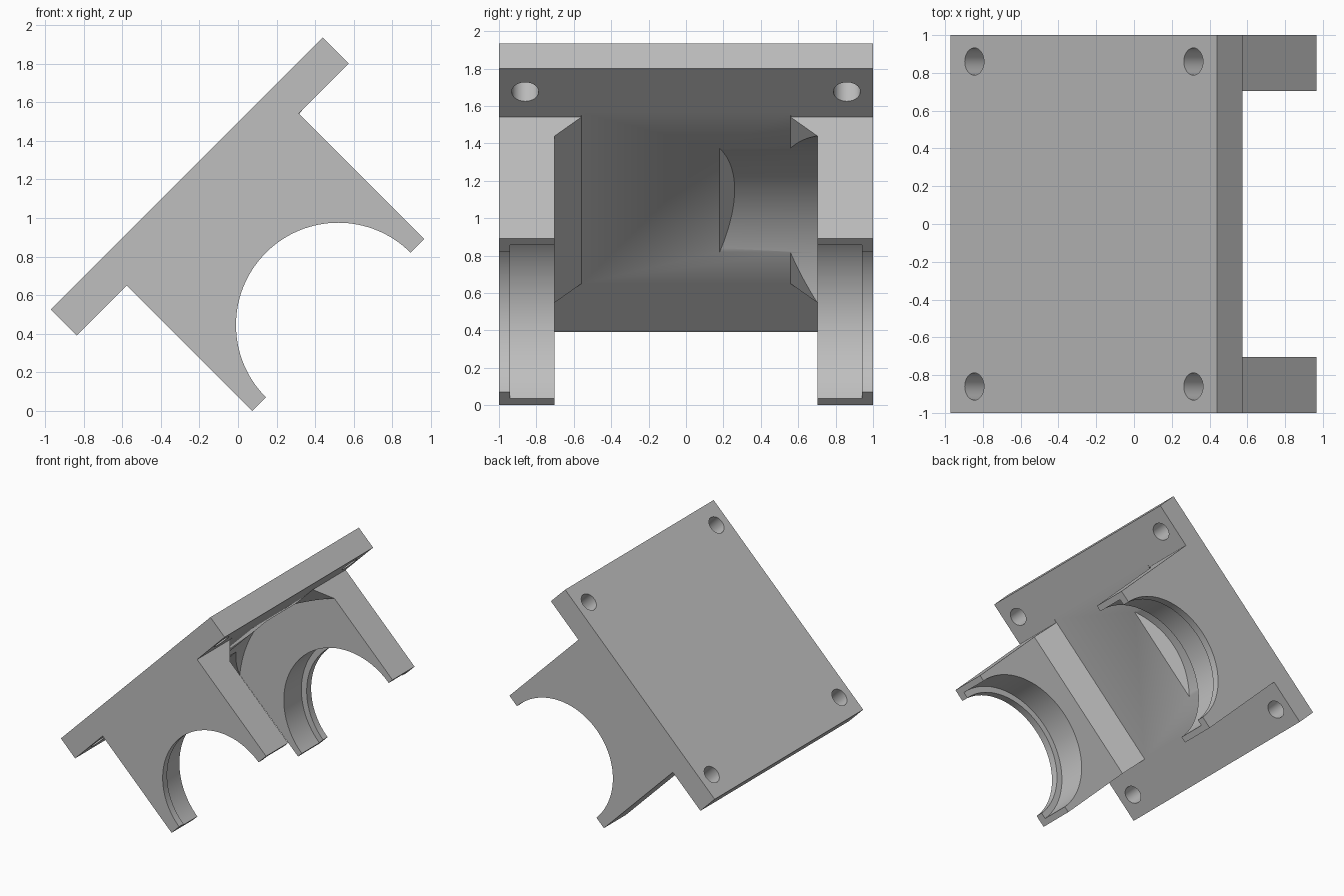
import bpy, bmesh
from math import sin, cos, pi, sqrt, acos

cube = bpy.data.objects.get("Cube")
if cube:
    bpy.data.objects.remove(cube, do_unlink=True)

grey = bpy.data.materials.new("light grey")
grey.use_nodes = True
grey.diffuse_color = (0.52, 0.52, 0.52, 1)
grey.node_tree.nodes["Principled BSDF"].inputs["Base Color"].default_value = (0.52, 0.52, 0.52, 1)

# Tilted frame around the bearing axis: s runs along the plate, w away from it
AXIS_X, AXIS_Z = 0.5195, 0.4455
PLATE_BACK, PLATE_FACE = -1.11, -0.92
HALF_PLATE, HALF_ARM = 0.997, 0.63
BORE, SEAT, CLEARANCE = 0.53, 0.58, 1.0
ARM_Y, GUSSET = 0.703, 0.145


def place(s, w, y):
    return (AXIS_X + (s + w) / sqrt(2), y, AXIS_Z + (s - w) / sqrt(2))


def solid(name, start, end):
    """Closed solid between two matching rings of (s, w, y) points."""
    bm = bmesh.new()
    a = [bm.verts.new(place(*p)) for p in start]
    b = [bm.verts.new(place(*p)) for p in end]
    bm.faces.new(a)
    bm.faces.new(b[::-1])
    for i in range(len(a)):
        j = (i + 1) % len(a)
        bm.faces.new((a[j], a[i], b[i], b[j]))
    bmesh.ops.recalc_face_normals(bm, faces=bm.faces)
    mesh = bpy.data.meshes.new(name)
    bm.to_mesh(mesh)
    bm.free()
    mesh.materials.append(grey)
    obj = bpy.data.objects.new(name, mesh)
    bpy.context.collection.objects.link(obj)
    return obj


def arc(radius, a0, a1, n):
    return [(radius * sin(a0 + (a1 - a0) * i / n), -radius * cos(a0 + (a1 - a0) * i / n))
            for i in range(n + 1)]


def along_y(name, pts, y0, y1):
    return solid(name, [(s, w, y0) for s, w in pts], [(s, w, y1) for s, w in pts])


def cut(target, cutter):
    cutter.hide_render = True
    mod = target.modifiers.new("cut", 'BOOLEAN')
    mod.operation, mod.solver, mod.object = 'DIFFERENCE', 'EXACT', cutter
    bpy.context.view_layer.objects.active = target
    bpy.ops.object.modifier_apply(modifier=mod.name)
    bpy.data.objects.remove(cutter, do_unlink=True)


# Plate and arms as one outline with the half-round bore
half = [(HALF_ARM, 0), (HALF_ARM, PLATE_FACE), (HALF_PLATE, PLATE_FACE), (HALF_PLATE, PLATE_BACK)]
outline = half + [(-s, w) for s, w in reversed(half)] + arc(BORE, -pi / 2, pi / 2, 64)
bracket = along_y("bearing_bracket", outline, -1, 1)

# Channel between the arms, with sloped gussets at its floor
channel = [(-ARM_Y, 0.2), (-ARM_Y, PLATE_FACE + GUSSET), (-ARM_Y + GUSSET, PLATE_FACE),
           (ARM_Y - GUSSET, PLATE_FACE), (ARM_Y, PLATE_FACE + GUSSET), (ARM_Y, 0.2)]
cut(bracket, solid("channel_cutter", [(-0.8, w, y) for y, w in channel],
                   [(0.8, w, y) for y, w in channel]))

# Bearing seats behind the outer lips
cut(bracket, along_y("seat_cutter", arc(SEAT, -pi, pi, 128)[:-1], -0.94, 0.94))

# Shallow round clearance in the plate by the rear arm, with a sloped end
spread = acos(0.765 / CLEARANCE)
pocket = arc(CLEARANCE, -spread, spread, 48)
cut(bracket, solid("clearance_cutter", [(s, w, 0.18 + PLATE_FACE - w) for s, w in pocket],
                   [(s, w, ARM_Y) for s, w in pocket]))

# Mounting holes in the four plate corners
for side in (-1, 1):
    for end in (-1, 1):
        ring = [(0.82 * side + s, 0.86 * end + y) for s, y in arc(0.072, -pi, pi, 32)[:-1]]
        cut(bracket, solid("hole_cutter", [(s, -1.3, y) for s, y in ring],
                           [(s, -0.8, y) for s, y in ring]))

bpy.ops.object.select_all(action='DESELECT')
bracket.select_set(True)
bpy.context.view_layer.objects.active = bracket
bpy.ops.object.shade_smooth_by_angle(angle=0.5)
